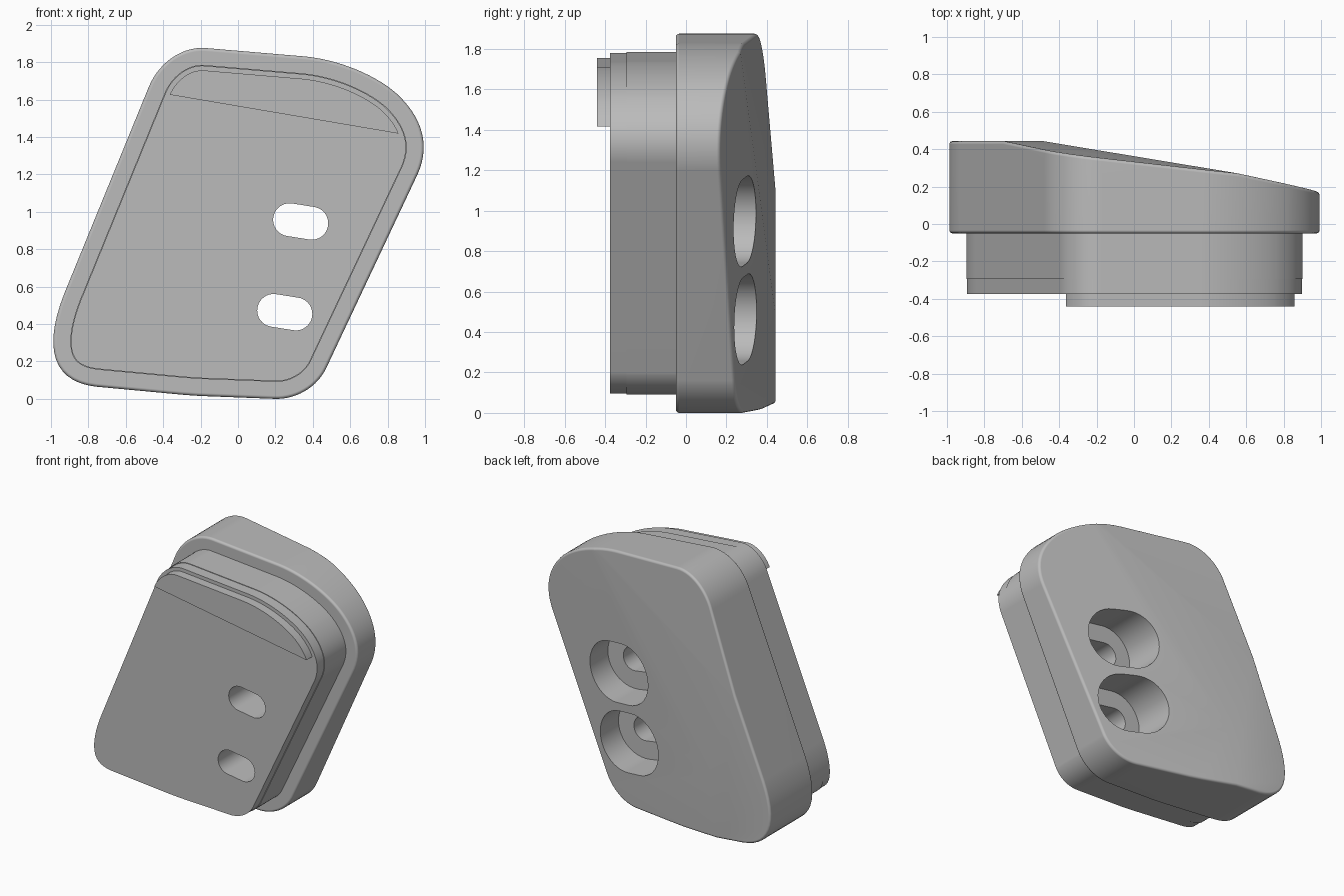
import bpy, bmesh, math
from mathutils import Vector

cube = bpy.data.objects.get("Cube")
if cube:
    bpy.data.objects.remove(cube, do_unlink=True)

grey = bpy.data.materials.new("plain grey")
grey.use_nodes = True
grey.diffuse_color = (0.5, 0.5, 0.5, 1)
grey.node_tree.nodes["Principled BSDF"].inputs["Base Color"].default_value = (0.5, 0.5, 0.5, 1)

# Rounded corners of the outline in x, z: start, corner, end, roundness
CORNERS = [
    ((-0.76, 0.065), (-1.108, 0.105), (-0.93, 0.56), 0.65),
    ((-0.48, 1.66), (-0.39, 1.895), (-0.17, 1.875), 0.58),
    ((0.36, 1.83), (0.66, 1.80), (0.85, 1.63), 0.6),
    ((0.85, 1.63), (1.065, 1.43), (0.96, 1.2), 0.65),
    ((0.47, 0.16), (0.385, -0.01), (0.19, 0.0), 0.6),
    ((-0.2, 0.015), (-0.25, 0.018), (-0.3, 0.022), 0.5),
]


def outline(steps=14):
    pts = []
    for a, v, b, k in CORNERS:
        a, v, b = Vector(a), Vector(v), Vector(b)
        h, g = a.lerp(v, k), b.lerp(v, k)
        for i in range(steps + 1):
            t = i / steps
            s = 1 - t
            p = a * s**3 + h * 3 * s * s * t + g * 3 * s * t * t + b * t**3
            if not pts or (p - pts[-1]).length > 0.002:
                pts.append(p)
    return pts


def inset(pts, d):
    # Points run clockwise in x, z, so the inside lies to the right
    result = []
    for i, p in enumerate(pts):
        t = (pts[(i + 1) % len(pts)] - pts[i - 1]).normalized()
        result.append(p + Vector((t.y, -t.x)) * d)
    return result


def slot(cx, cz, radius, half, tilt=math.radians(-9), steps=20):
    pts = []
    for side in (1, -1):
        for i in range(steps + 1):
            a = tilt + math.pi * (i / steps - 0.5) + (0 if side == 1 else math.pi)
            pts.append(Vector((cx + side * half * math.cos(tilt) + radius * math.cos(a),
                               cz + side * half * math.sin(tilt) + radius * math.sin(a))))
    return pts


def extrude(name, pts, y0, y1, cuts=()):
    bm = bmesh.new()
    face = bm.faces.new([bm.verts.new((p.x, y0, p.y)) for p in pts])
    ext = bmesh.ops.extrude_face_region(bm, geom=[face])
    moved = [v for v in ext["geom"] if isinstance(v, bmesh.types.BMVert)]
    bmesh.ops.translate(bm, verts=moved, vec=(0, y1 - y0, 0))
    for co, normal in cuts:
        res = bmesh.ops.bisect_plane(bm, geom=bm.verts[:] + bm.edges[:] + bm.faces[:],
                                     plane_co=co, plane_no=normal, clear_outer=True)
        rim = [e for e in res["geom_cut"] if isinstance(e, bmesh.types.BMEdge)]
        bmesh.ops.edgeloop_fill(bm, edges=rim)
    bmesh.ops.recalc_face_normals(bm, faces=bm.faces[:])
    mesh = bpy.data.meshes.new(name)
    bm.to_mesh(mesh)
    bm.free()
    mesh.materials.append(grey)
    ob = bpy.data.objects.new(name, mesh)
    bpy.context.collection.objects.link(ob)
    return ob


def activate(ob):
    bpy.ops.object.select_all(action="DESELECT")
    ob.select_set(True)
    bpy.context.view_layer.objects.active = ob


def bevel(ob, width, segments=4):
    mod = ob.modifiers.new("rounded rim", "BEVEL")
    mod.width, mod.segments = width, segments
    mod.limit_method, mod.angle_limit = "ANGLE", math.radians(50)
    activate(ob)
    bpy.ops.object.modifier_apply(modifier=mod.name)


def cut(ob, pts, y0, y1):
    cutter = extrude("slot_cutter", pts, y0, y1)
    cutter.hide_render = True
    mod = ob.modifiers.new("slot", "BOOLEAN")
    mod.operation, mod.solver, mod.object = "DIFFERENCE", "EXACT", cutter
    activate(ob)
    bpy.ops.object.modifier_apply(modifier=mod.name)
    bpy.data.objects.remove(cutter, do_unlink=True)


def finish(ob):
    activate(ob)
    bpy.ops.object.shade_smooth_by_angle(angle=math.radians(30))
    mod = ob.modifiers.new("even shading", "WEIGHTED_NORMAL")
    mod.keep_sharp = True


shape = outline()

# Main body with a faceted, sloping back
back_cuts = [
    ((0, 0.331, 0), (0.2017, 1, -0.029)),
    ((0, 0.405, 0), (0.117, 1, 0.039)),
]
body = extrude("body", shape, -0.05, 0.443, back_cuts)
bevel(body, 0.022)

# Narrower neck and the raised lip at its top
neck = extrude("neck", inset(shape, 0.095), -0.375, 0.0)
collar = extrude("neck_collar", inset(shape, 0.091), -0.295, -0.02)
lip = extrude("top_lip", inset(shape, 0.12), -0.44, -0.36,
              [((-0.36, 0, 1.625), (-0.17, 0, -1))])

# Two counterbored slots
for cx, cz in ((0.335, 0.948), (0.25, 0.463)):
    for part in (body, neck, collar):
        cut(part, slot(cx, cz, 0.088, 0.06), -0.6, 0.6)
    cut(body, slot(cx, cz, 0.217, 0.055), 0.03, 0.7)

for part in (body, neck, collar, lip):
    finish(part)
